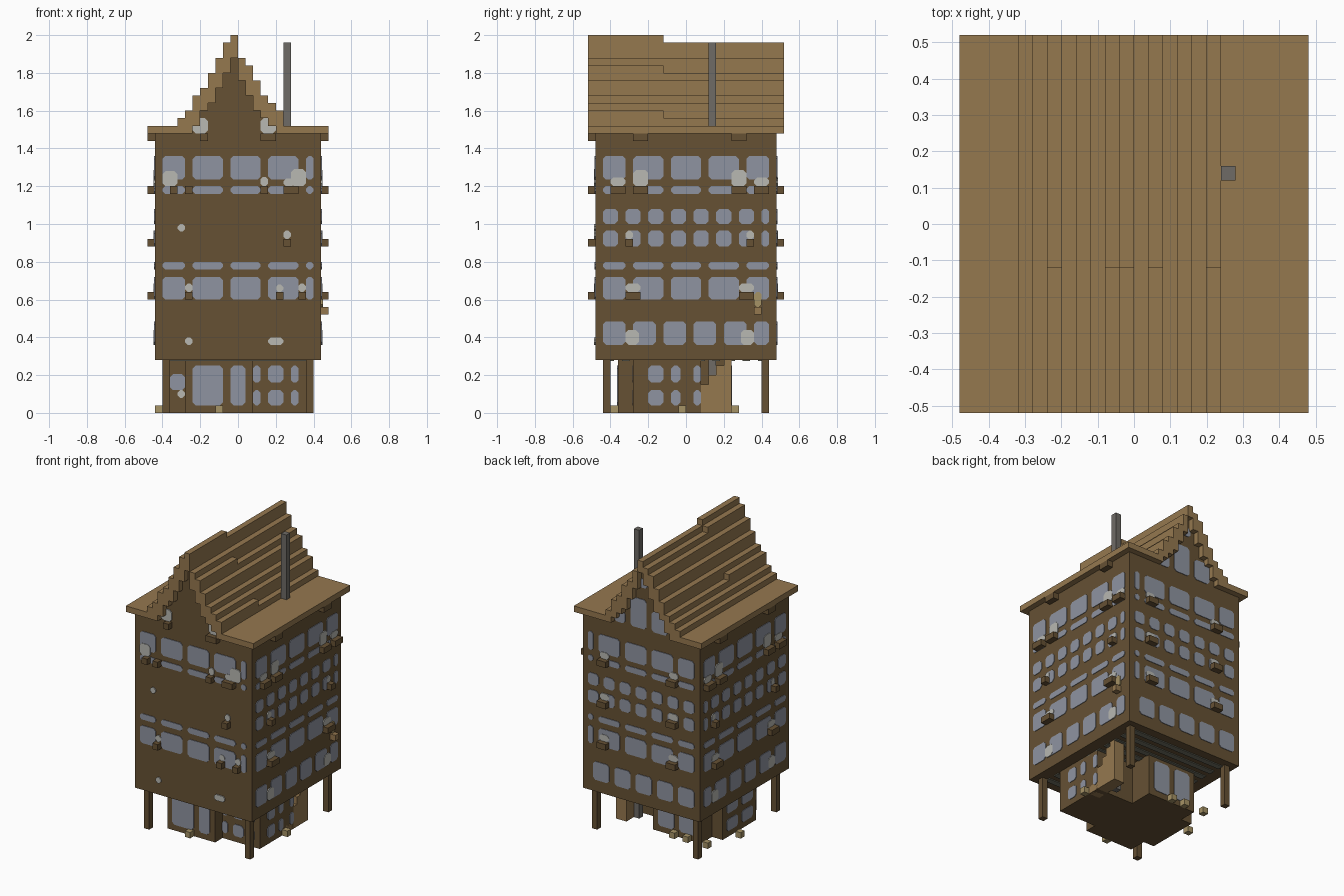
import bpy
import bmesh
from mathutils import Vector

cube = bpy.data.objects.get("Cube")
if cube:
    bpy.data.objects.remove(cube, do_unlink=True)

UNIT = 0.04  # block size


def material(name, rgb):
    linear = [((c / 255 + 0.055) / 1.055) ** 2.4 for c in rgb] + [1.0]
    mat = bpy.data.materials.new(name)
    mat.use_nodes = True
    mat.diffuse_color = linear
    mat.node_tree.nodes["Principled BSDF"].inputs["Base Color"].default_value = linear
    return mat


TIMBER = material("dark_timber", (102, 81, 52))
SHINGLE = material("tan_shingle", (149, 120, 79))
GLASS = material("blue_grey_glass", (143, 148, 161))
PALE = material("pale_grey", (184, 184, 178))
STONE = material("chimney_stone", (110, 107, 102))
STRAW = material("straw_crate", (166, 147, 102))
JOIST = material("dull_joist", (112, 112, 98))


def finish(name, bm, mat):
    bmesh.ops.recalc_face_normals(bm, faces=bm.faces)
    mesh = bpy.data.meshes.new(name)
    bm.to_mesh(mesh)
    bm.free()
    mesh.materials.append(mat)
    obj = bpy.data.objects.new(name, mesh)
    bpy.context.scene.collection.objects.link(obj)
    return obj


def blocks(name, boxes, mat):
    """Join axis-aligned boxes, each (x0, x1, y0, y1, z0, z1), into one part."""
    bm = bmesh.new()
    for x0, x1, y0, y1, z0, z1 in boxes:
        verts = bmesh.ops.create_cube(bm, size=1)["verts"]
        for v in verts:
            v.co = (x0 + (v.co.x + 0.5) * (x1 - x0),
                    y0 + (v.co.y + 0.5) * (y1 - y0),
                    z0 + (v.co.z + 0.5) * (z1 - z0))
    return finish(name, bm, mat)


def plates(name, axis, wall, sign, rects, mat, depth=0.004):
    """Thin plates with clipped corners on a wall facing along one axis."""
    bm = bmesh.new()
    for u0, u1, z0, z1 in rects:
        c = min(0.016, (u1 - u0) / 3, (z1 - z0) / 3)
        outline = [(u0 + c, z0), (u1 - c, z0), (u1, z0 + c), (u1, z1 - c),
                   (u1 - c, z1), (u0 + c, z1), (u0, z1 - c), (u0, z0 + c)]
        place = (lambda u, z: (wall, u, z)) if axis == "x" else (lambda u, z: (u, wall, z))
        face = bm.faces.new([bm.verts.new(place(u, z)) for u, z in outline])
        new = bmesh.ops.extrude_face_region(bm, geom=[face])["geom"]
        step = Vector((sign * depth, 0, 0) if axis == "x" else (0, sign * depth, 0))
        bmesh.ops.translate(bm, vec=step, verts=[g for g in new if isinstance(g, bmesh.types.BMVert)])
    return finish(name, bm, mat)


# Upper floors, posts and ground floor
HX, HY, BASE, EAVE = 0.44, 0.48, 0.28, 1.48
blocks("upper_walls", [(-HX, HX, -HY, HY, BASE, EAVE)], TIMBER)
for sx, side in ((-1, "right"), (1, "left")):
    for sy, end in ((-1, "front"), (1, "back")):
        px, py = sx * 0.38, sy * 0.42
        blocks(f"{end}_{side}_post", [(px - 0.02, px + 0.02, py - 0.02, py + 0.02, 0, BASE)], TIMBER)
blocks("ground_floor_main", [(-0.28, 0.08, -0.36, 0.24, 0, BASE)], TIMBER)
blocks("ground_floor_wing", [(0.08, 0.36, -0.28, 0.08, 0, BASE)], TIMBER)
blocks("ground_floor_bay", [(-0.36, -0.28, -0.24, 0.12, 0, BASE)], TIMBER)

# Stepped roof shell: column tops in block units above the eave, left to right
tops = [1, 2, 4, 5, 7, 9, 11, 12, 9, 8, 6, 4, 3, 2]
lowered = {2, 6, 7, 9, 13}
shell, gable = [], []
for i, top in enumerate(tops):
    x0 = -0.32 + i * UNIT
    outer = ([0] + tops + [0])[i if i < 8 else i + 2]
    top_z = 1.52 + top * UNIT
    under = max(EAVE, 1.52 + (min(outer, top) - 1) * UNIT - (0.04 if outer else 0))
    back_z = top_z - (UNIT if i in lowered else 0)
    shell.append((x0, x0 + UNIT, -0.52, -0.12, under, top_z))
    shell.append((x0, x0 + UNIT, -0.12, 0.52, under, back_z))
    if under > EAVE:
        gable.append((x0, x0 + UNIT, -HY, HY, EAVE, under))
blocks("stepped_roof", shell, SHINGLE)
blocks("gables", gable, TIMBER)
blocks("eaves", [(-0.48, -0.24, -0.52, 0.52, EAVE, 1.52),
                 (0.24, 0.48, -0.52, 0.52, EAVE, 1.52)], SHINGLE)
blocks("chimney", [(0.24, 0.28, 0.12, 0.16, 0, 1.96)], STONE)

# Window layout: rows as (bottom, top)
TALL = [(1.235, 1.36), (1.16, 1.20), (0.76, 0.80), (0.60, 0.72)]
SMALL = [(1.0, 1.08), (0.88, 0.965)]
LOW = [(0.36, 0.485)]


def columns(half, width, pitch):
    u, cols = -half, []
    while u < half - 0.01:
        cols.append((u, min(u + width, half)))
        u += pitch
    return cols


def grid(cols, rows):
    return [(a, b, z0, z1) for a, b in cols for z0, z1 in rows]


front_cols = [(-0.40, -0.28)] + [(a, a + 0.16) for a in (-0.24, -0.04, 0.16)] + [(0.36, 0.40)]
side_cols = [(-0.44, -0.32)] + [(a, a + 0.16) for a in (-0.28, -0.08, 0.12)] + [(0.32, 0.44)]
side_windows = (grid(side_cols, TALL) + grid(columns(0.44, 0.08, 0.12), SMALL)
                + grid(columns(0.44, 0.12, 0.16), LOW))
back_windows = (grid(front_cols, TALL) + grid(columns(0.40, 0.08, 0.12), SMALL)
                + grid(columns(0.40, 0.12, 0.16), LOW)
                + [(-0.20, -0.08, 1.48, 1.62), (-0.04, 0.08, 1.48, 1.68),
                   (0.12, 0.20, 1.48, 1.56), (-0.05, 0.03, 1.76, 1.82)])
plates("front_windows", "y", -HY, -1, grid(front_cols, TALL), GLASS)
plates("back_windows", "y", HY, 1, back_windows, GLASS)
for s, side in ((-1, "right"), (1, "left")):
    plates(f"{side}_windows", "x", s * HX, s, side_windows, GLASS)

# Ground floor windows
PAIR = [(0.04, 0.12), (0.16, 0.25)]
FULL = [(0.04, 0.25)]
plates("main_front_windows", "y", -0.36, -1, grid([(-0.24, -0.08), (-0.04, 0.04)], FULL), GLASS)
plates("main_back_windows", "y", 0.24, 1, grid([(-0.24, -0.12), (-0.08, 0.04)], FULL), GLASS)
plates("wing_front_windows", "y", -0.28, -1,
       grid([(0.08, 0.12), (0.16, 0.24), (0.28, 0.32)], PAIR), GLASS)
plates("wing_side_windows", "x", 0.36, 1,
       grid([(-0.20, -0.12), (-0.08, -0.03), (0.04, 0.08)], PAIR), GLASS)
plates("bay_front_window", "y", -0.24, -1, [(-0.36, -0.28, 0.12, 0.205)], GLASS)
plates("bay_side_windows", "x", -0.36, -1, grid([(-0.20, -0.08), (-0.04, 0.08)], PAIR), GLASS)

# Ledge boxes (start, end, bottom) and the pale lamps above them
front_ledges = [(-0.36, -0.32, 1.16), (-0.28, -0.24, 1.16), (0.12, 0.16, 1.16), (0.24, 0.32, 1.16),
                (0.24, 0.28, 0.88), (-0.28, -0.24, 0.60), (0.20, 0.24, 0.60), (0.32, 0.36, 0.60),
                (-0.20, -0.16, 1.44), (0.12, 0.20, 1.44)]
side_ledges = [(-0.40, -0.32, 1.16), (-0.28, -0.20, 1.16), (0.24, 0.32, 1.16), (0.36, 0.44, 1.16),
               (-0.32, -0.28, 0.88), (0.32, 0.36, 0.88), (-0.32, -0.24, 0.60), (0.28, 0.36, 0.60),
               (-0.28, -0.20, 1.44), (0.24, 0.32, 1.44)]
back_ledges = [(a, a + 0.07, z) for z in (1.16, 0.88, 0.60) for a in (-0.28, 0.24)]


def y_ledges(name, ledges, s):
    ends = sorted((s * HY, s * 0.52))
    blocks(name, [(a, b, *ends, z, z + UNIT) for a, b, z in ledges], TIMBER)


y_ledges("front_ledges", front_ledges, -1)
y_ledges("back_ledges", back_ledges, 1)
front_lamps = [(-0.40, -0.32, 1.20, 1.28), (0.12, 0.16, 1.20, 1.25), (0.28, 0.36, 1.20, 1.29),
               (0.24, 0.30, 1.20, 1.24), (0.24, 0.28, 0.92, 0.965), (-0.28, -0.24, 0.64, 0.685),
               (0.20, 0.24, 0.64, 0.68), (0.32, 0.36, 0.64, 0.685), (-0.32, -0.28, 0.96, 1.0),
               (-0.28, -0.24, 0.36, 0.40), (0.16, 0.24, 0.36, 0.40),
               (-0.24, -0.16, 1.48, 1.56), (0.12, 0.20, 1.48, 1.56)]
plates("front_lamps", "y", -HY, -1, front_lamps, PALE, 0.007)
side_lamps = [(a, b, z + UNIT, z + 0.085) for a, b, z in side_ledges if z < 1.4]
side_lamps += [(-0.28, -0.20, 1.20, 1.285), (0.24, 0.32, 1.20, 1.285),
               (-0.32, -0.25, 0.36, 0.44), (0.29, 0.36, 0.36, 0.44)]
for s, side in ((-1, "right"), (1, "left")):
    ends = sorted((s * HX, s * 0.48))
    blocks(f"{side}_ledges", [(*ends, a, b, z, z + UNIT) for a, b, z in side_ledges], TIMBER)
    plates(f"{side}_lamps", "x", s * HX, s, side_lamps, PALE, 0.007)
plates("back_lamps", "y", HY, 1, [(a, b, z + UNIT, z + 0.085) for a, b, z in back_ledges], PALE, 0.007)
plates("bay_lamp", "y", -0.24, -1, [(-0.32, -0.28, 0.08, 0.12)], PALE, 0.007)
blocks("hanging_crate", [(HX, 0.48, 0.36, 0.40, 0.52, 0.56)], SHINGLE)
plates("hanging_rope", "x", HX, 1, [(0.36, 0.40, 0.56, 0.64)], STRAW, 0.009)

# Outside stair rising to the back
blocks("stair", [(0.28, 0.36, i * UNIT, (i + 1) * UNIT, 0, min((i + 1) * 0.05, BASE))
                 for i in range(6)], SHINGLE)

# Crates standing round the ground floor
crate_spots = [(-0.42, 0.02), (-0.34, 0.26), (-0.10, -0.38), (0.38, -0.02), (-0.09, 0.26), (-0.19, 0.26)]
blocks("crates", [(x - 0.02, x + 0.02, y - 0.02, y + 0.02, 0, UNIT) for x, y in crate_spots], STRAW)

# Joists under the overhang
blocks("joists", [(-0.36, 0.36, y / 100 - 0.02, y / 100 + 0.02, BASE - 0.006, BASE)
                  for y in range(-40, 41, 8)], JOIST)
